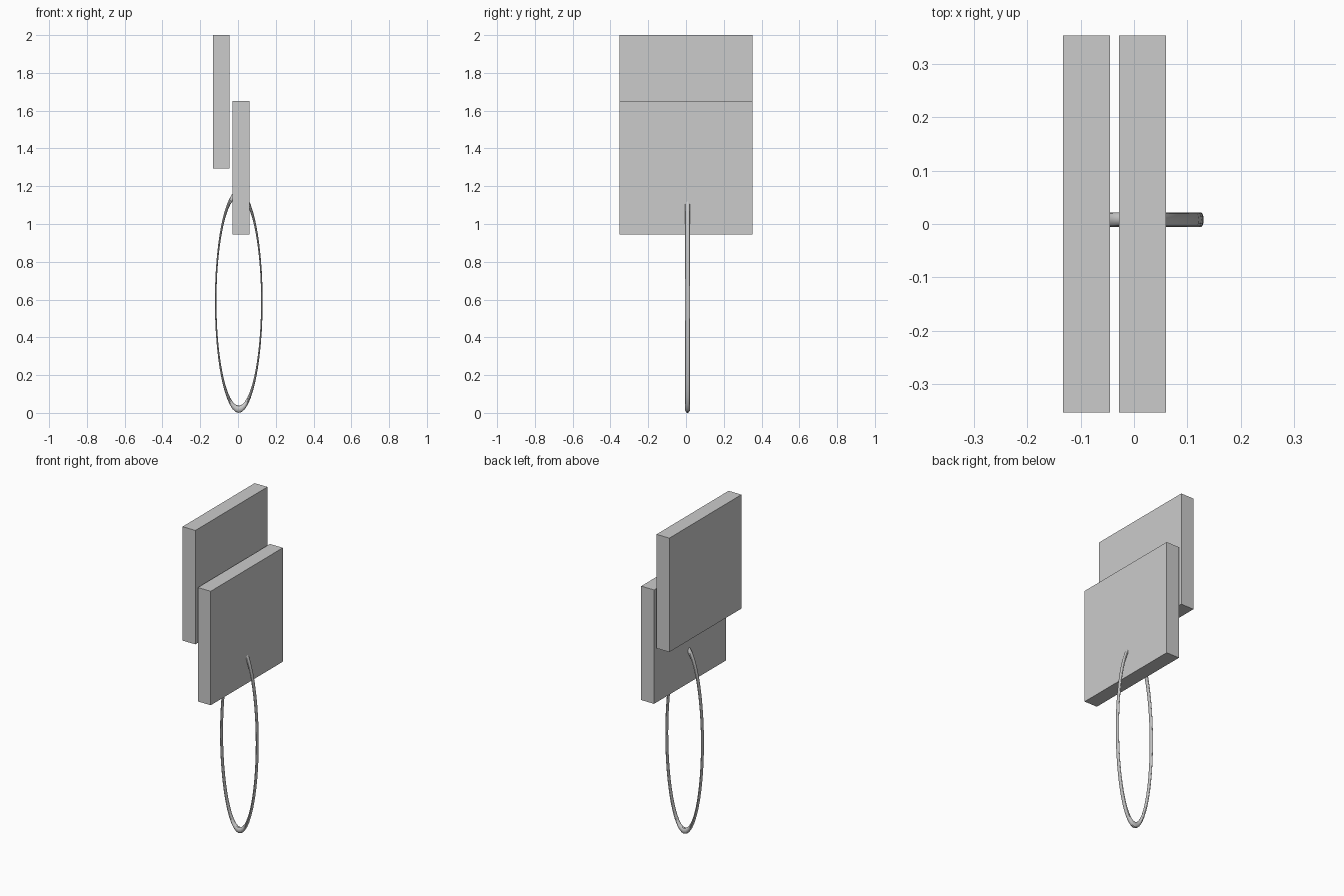
import bpy
from math import radians

if "Cube" in bpy.data.objects:
    bpy.data.objects.remove(bpy.data.objects["Cube"])


def panel(name, x, z):
    # thin square slab facing sideways
    bpy.ops.mesh.primitive_cube_add(size=1, location=(x, 0, z))
    ob = bpy.context.object
    ob.name = name
    ob.scale = (0.088, 0.706, 0.706)
    bpy.ops.object.transform_apply(location=False, rotation=False, scale=True)


panel("upper_panel", -0.089, 1.647)
panel("lower_panel", 0.016, 1.298)

# tall squashed ring hanging through the lower panel
bpy.ops.mesh.primitive_torus_add(major_segments=48, minor_segments=12,
                                 major_radius=0.572, minor_radius=0.019,
                                 location=(0.004, 0.008, 0.591),
                                 rotation=(radians(90), 0, 0))
ring = bpy.context.object
ring.name = "hanging_ring"
bpy.ops.object.transform_apply(location=False, rotation=True, scale=False)
ring.scale = (0.214, 0.7, 1)
bpy.ops.object.transform_apply(location=False, rotation=False, scale=True)
bpy.ops.object.shade_smooth_by_angle(angle=radians(30))
